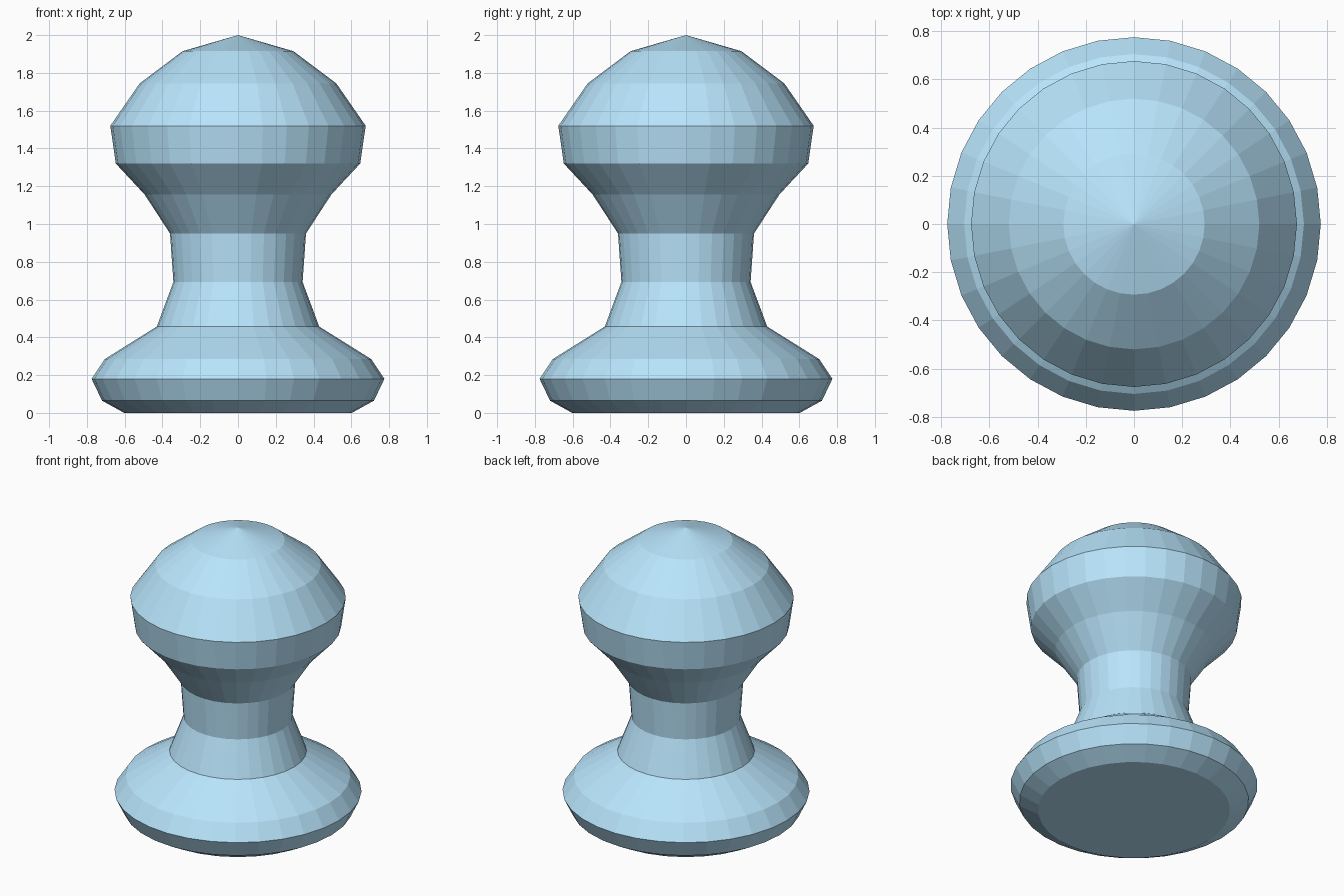
import bpy
import bmesh
from math import cos, sin, tau

if "Cube" in bpy.data.objects:
    bpy.data.objects.remove(bpy.data.objects["Cube"])

SIDES = 32

# Outline of the turned knob: (radius, height) from base to crown
PROFILE = [
    (0.603, 0.0), (0.72, 0.065), (0.775, 0.18), (0.705, 0.285),   # foot
    (0.43, 0.457), (0.342, 0.693), (0.36, 0.95),                  # neck
    (0.495, 1.157), (0.647, 1.32), (0.676, 1.52),                 # head
    (0.52, 1.745), (0.293, 1.915),                                # dome
]
TIP_HEIGHT = 2.0

bm = bmesh.new()
rings = [[bm.verts.new((r * cos(tau * i / SIDES), r * sin(tau * i / SIDES), z))
          for i in range(SIDES)] for r, z in PROFILE]
tip = bm.verts.new((0, 0, TIP_HEIGHT))

# Flat underside
bm.faces.new(rings[0][::-1])

# Side bands and the pointed crown
for i in range(SIDES):
    j = (i + 1) % SIDES
    for low, high in zip(rings, rings[1:]):
        bm.faces.new((low[i], low[j], high[j], high[i]))
    bm.faces.new((rings[-1][i], rings[-1][j], tip))

mesh = bpy.data.meshes.new("turned_knob")
bm.to_mesh(mesh)
bm.free()
knob = bpy.data.objects.new("turned_knob", mesh)
bpy.context.collection.objects.link(knob)

# Light blue finish
blue = bpy.data.materials.new("light_blue")
blue.diffuse_color = (0.48, 0.78, 0.97, 1)
blue.use_nodes = True
blue.node_tree.nodes["Principled BSDF"].inputs["Base Color"].default_value = blue.diffuse_color
mesh.materials.append(blue)
